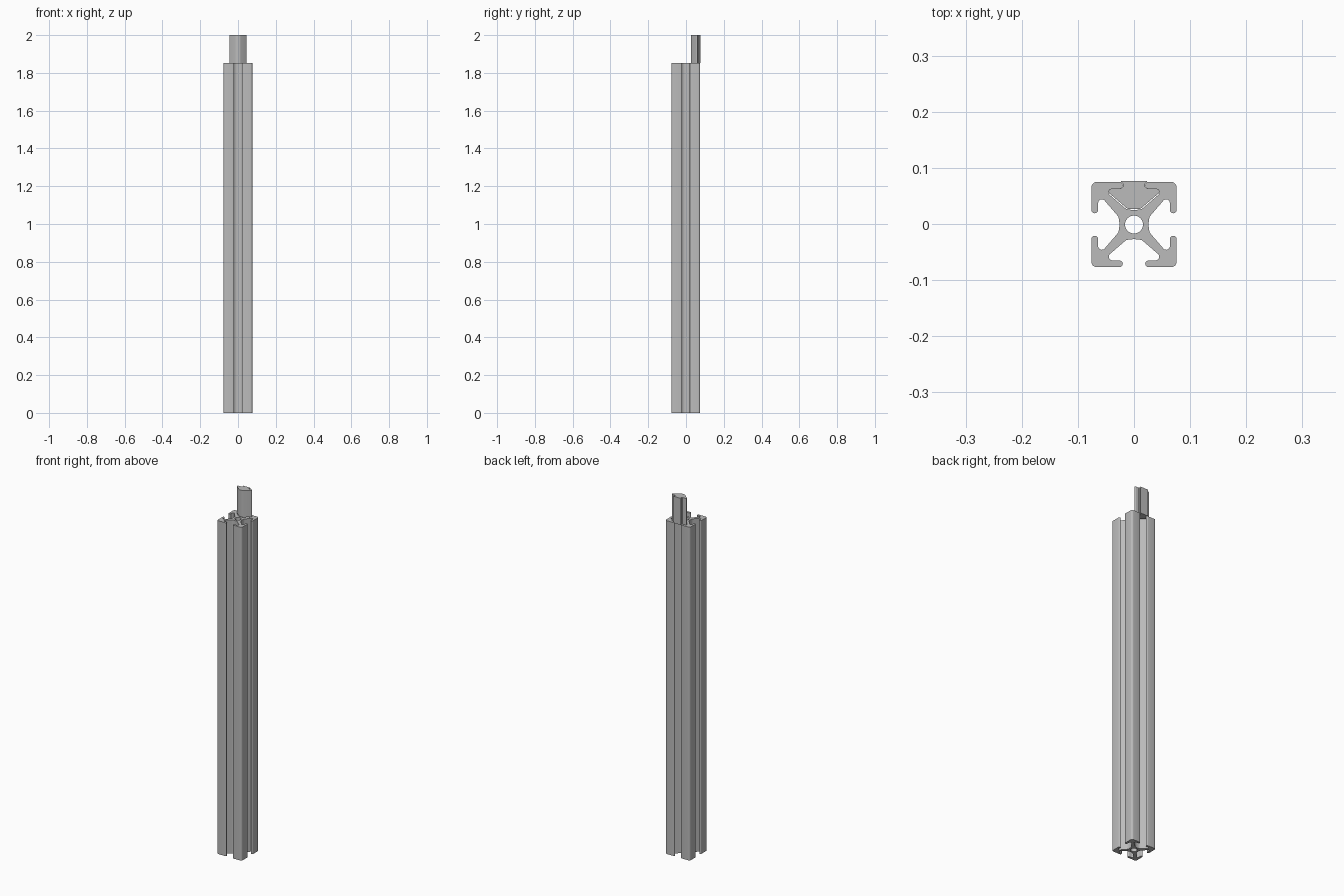
import bpy, bmesh
from math import sin, cos, radians, pi

if "Cube" in bpy.data.objects:
    bpy.data.objects.remove(bpy.data.objects["Cube"])

H = 0.076          # half width of the rail
RAIL_TOP = 1.852
Y_SHIFT = -0.001   # rail centre

grey = bpy.data.materials.new("aluminium grey")
grey.use_nodes = True
colour = (0.5, 0.5, 0.5, 1)
grey.diffuse_color = colour
grey.node_tree.nodes["Principled BSDF"].inputs["Base Color"].default_value = colour


def arc(cx, cy, r, start, end, steps):
    """Points on an arc, angles in degrees."""
    angles = [radians(start + (end - start) * i / steps) for i in range(steps + 1)]
    return [(cx + r * cos(a), cy + r * sin(a)) for a in angles]


def extrude_profile(name, loops, z0, z1):
    """Fill the outline (further loops are holes) and extrude it upwards."""
    bm = bmesh.new()
    for loop in loops:
        vs = [bm.verts.new((x, y + Y_SHIFT, z0)) for x, y in loop]
        for a, b in zip(vs, vs[1:] + vs[:1]):
            bm.edges.new((a, b))
    bmesh.ops.triangle_fill(bm, edges=bm.edges[:], use_beauty=True, normal=(0, 0, 1))
    out = bmesh.ops.extrude_face_region(bm, geom=bm.faces[:], use_keep_orig=True)
    top = [g for g in out["geom"] if isinstance(g, bmesh.types.BMVert)]
    bmesh.ops.translate(bm, verts=top, vec=(0, 0, z1 - z0))
    bmesh.ops.recalc_face_normals(bm, faces=bm.faces[:])
    mesh = bpy.data.meshes.new(name)
    bm.to_mesh(mesh)
    bm.free()
    mesh.materials.append(grey)
    obj = bpy.data.objects.new(name, mesh)
    bpy.context.collection.objects.link(obj)
    bpy.ops.object.select_all(action='DESELECT')
    obj.select_set(True)
    bpy.context.view_layer.objects.active = obj
    bpy.ops.object.shade_smooth_by_angle(angle=radians(30))
    return obj


# One eighth of the rail outline: slot floor, web, cavity, lip, outer corner
octant = [(0, 0.026), (0.008, 0.0265), (0.014, 0.028), (0.018, 0.031)]
octant += [(0.041, 0.051)]
octant += arc(0.038, 0.057, 0.007, -35, 90, 6)
octant += arc(0.026, 0.070, 0.006, 270, 90, 8)
octant += arc(H - 0.010, H - 0.010, 0.010, 90, 45, 4)

# Mirror across the diagonal, then turn four times
quarter = octant + [(y, x) for x, y in reversed(octant[1:-1])]
outline = []
for _ in range(4):
    outline += quarter + [(octant[0][1], 0)]
    outline.pop()
    quarter = [(y, -x) for x, y in quarter]

bore = arc(0, 0, 0.016, 0, 360, 32)[:-1]
extrude_profile("slotted_rail", [outline, bore], 0, RAIL_TOP)

# Slot insert: trapezoid body with a neck between the lips and a flat cap
half = [(0.010, 0.028), (0.014, 0.030), (0.042, 0.054)]
half += arc(0.0405, 0.0590, 0.005, -35, 90, 5)
half += [(0.023, 0.064)]
half += [(0.0195, 0.067), (0.0195, 0.073), (0.023, 0.076), (0.023, 0.078)]
insert = half + [(-x, y) for x, y in reversed(half)]
extrude_profile("slot_insert", [insert], RAIL_TOP, 2.0)
